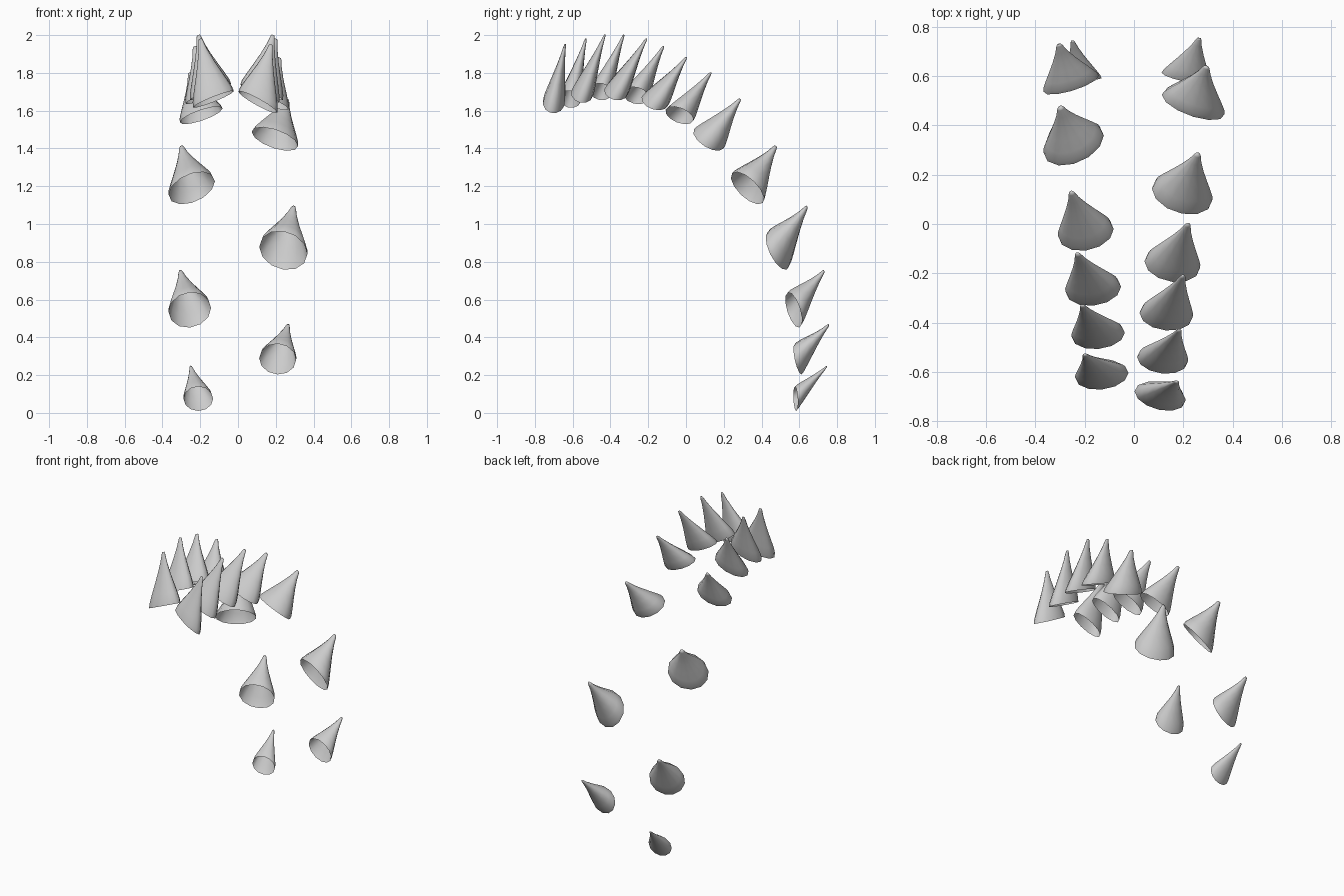
import bpy, bmesh
from math import sin, cos, pi, radians
from mathutils import Vector

SIDES = 12
# (height fraction, radius fraction) of one horn-like spike
PROFILE = [(0, .98), (.08, .95), (.22, .81), (.42, .59), (.62, .38), (.82, .2), (.96, .11), (1, .07)]

# base x, y, z, slope of the back (deg), half width, half length, rise of inner edge, tip x, y, z
# alternating right / left from the front of the back down to the tail; x is mirrored on the left
SPIKES = [
    (.105, -.70, 1.645, 20, .105, .06, .06, .175, -.64, 1.95),
    (.13, -.615, 1.66, 14, .11, .06, .045, .20, -.53, 1.98),
    (.115, -.55, 1.69, 12, .105, .06, .05, .185, -.43, 2.0),
    (.145, -.45, 1.70, 12, .11, .06, .045, .21, -.33, 2.0),
    (.13, -.37, 1.70, 12, .11, .065, .045, .20, -.21, 1.98),
    (.165, -.265, 1.68, 14, .115, .07, .045, .23, -.12, 1.94),
    (.155, -.165, 1.65, 18, .115, .075, .045, .22, 0, 1.88),
    (.195, -.035, 1.575, 22, .115, .08, .04, .255, .13, 1.80),
    (.195, .12, 1.45, 33, .125, .095, .045, .26, .285, 1.66),
    (.245, .325, 1.19, 44, .125, .115, .05, .30, .475, 1.41),
    (.24, .485, .86, 64, .13, .115, .045, .295, .64, 1.09),
    (.255, .57, .545, 72, .115, .10, .035, .305, .73, .75),
    (.21, .595, .285, 78, .10, .085, .02, .265, .755, .465),
    (.21, .58, .075, 87, .08, .066, .012, .25, .745, .245),
]


def spike(name, side, bx, by, bz, slope, half_w, half_l, rise, tx, ty, tz):
    a = radians(slope)
    base, tip = Vector((side * bx, by, bz)), Vector((side * tx, ty, tz))
    along = Vector((0, cos(a), -sin(a))) * half_l
    normal = Vector((0, sin(a), cos(a)))
    across = Vector((-side * half_w, 0, 0)) + normal * rise
    bm = bmesh.new()
    rings = []
    for t, r in PROFILE:
        c = base.lerp(tip, t)
        rings.append([bm.verts.new(c + (across * cos(k * 2 * pi / SIDES) + along * sin(k * 2 * pi / SIDES)) * r)
                      for k in range(SIDES)])
    # open base, closed blunt tip
    for lo, hi in zip(rings, rings[1:]):
        for k in range(SIDES):
            j = (k + 1) % SIDES
            bm.faces.new((lo[k], lo[j], hi[j], hi[k]))
    bm.faces.new(rings[-1])
    bmesh.ops.recalc_face_normals(bm, faces=bm.faces)
    for f in bm.faces:
        f.smooth = True
    mesh = bpy.data.meshes.new(name)
    bm.to_mesh(mesh)
    bm.free()
    bpy.context.collection.objects.link(bpy.data.objects.new(name, mesh))


# two staggered rows of back spikes
for i, row in enumerate(SPIKES):
    side = 1 if i % 2 == 0 else -1
    spike(f"{'right' if side > 0 else 'left'}_back_spike_{i // 2 + 1}", side, *row)
